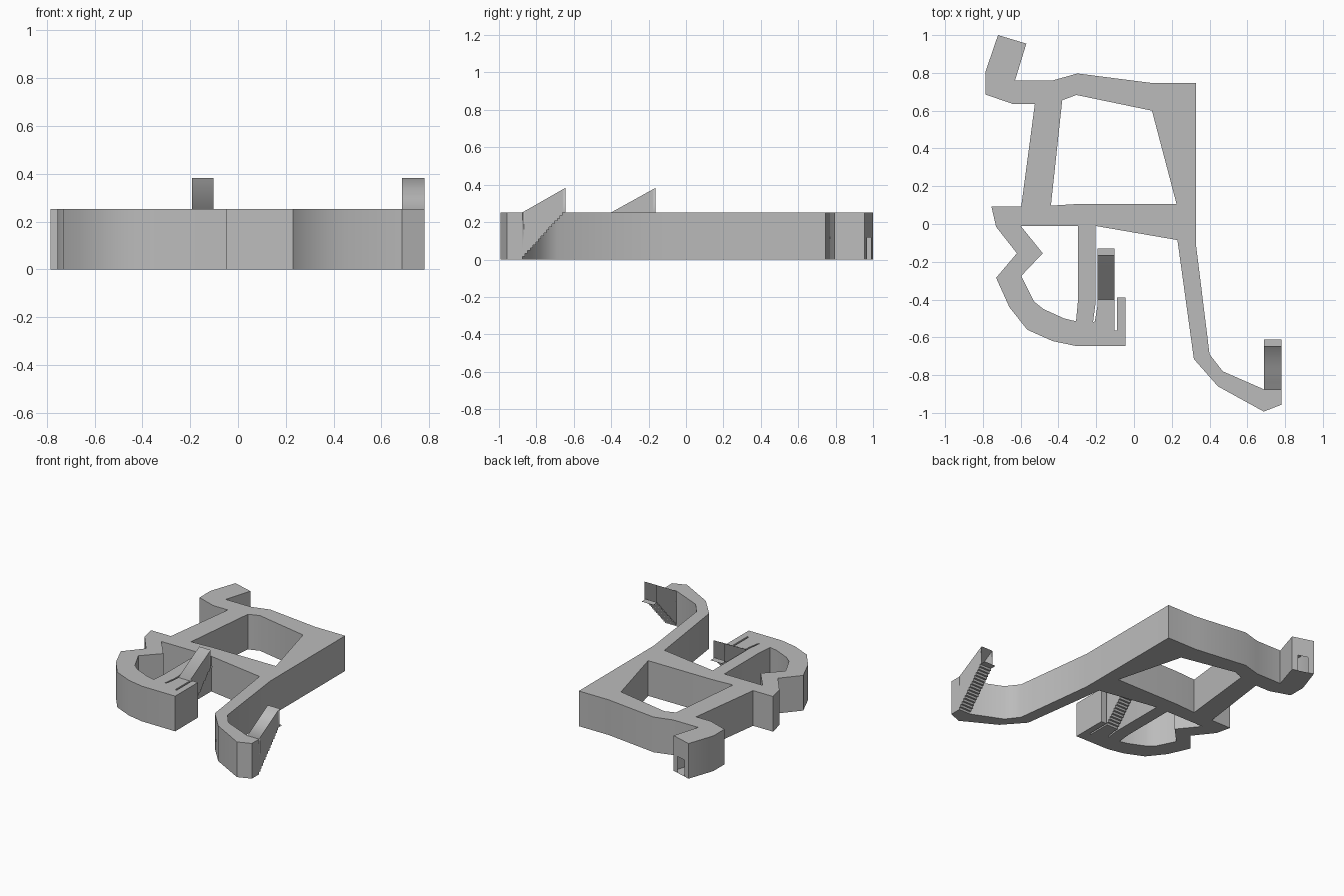
import bpy, bmesh, math
from mathutils import Vector

if "Cube" in bpy.data.objects:
    bpy.data.objects.remove(bpy.data.objects["Cube"])

H = 0.252          # corridor height
TOP = 0.383        # stair roof height
STEPS = 16

grey = bpy.data.materials.new("concrete grey")
grey.diffuse_color = (0.5, 0.5, 0.5, 1)
grey.use_nodes = True
grey.node_tree.nodes["Principled BSDF"].inputs["Base Color"].default_value = grey.diffuse_color


def finish(bm, name):
    bmesh.ops.remove_doubles(bm, verts=bm.verts, dist=0.0005)
    bmesh.ops.recalc_face_normals(bm, faces=bm.faces)
    me = bpy.data.meshes.new(name)
    bm.to_mesh(me)
    bm.free()
    me.materials.append(grey)
    ob = bpy.data.objects.new(name, me)
    bpy.context.collection.objects.link(ob)
    bpy.context.view_layer.objects.active = ob
    ob.select_set(True)
    bpy.ops.object.shade_smooth_by_angle(angle=math.radians(35))
    ob.select_set(False)
    return ob


def face(bm, pts):
    return bm.faces.new([bm.verts.new(p) for p in pts])


# Plan of the corridors: outer boundary and the two courtyards
outer = [(-0.72, 1.0), (-0.57, 0.955), (-0.63, 0.76), (-0.43, 0.76),
         (-0.30, 0.797), (0.09, 0.747), (0.327, 0.747), (0.327, -0.10),
         (0.40, -0.69), (0.47, -0.78), (0.687, -0.875), (0.78, -0.875),
         (0.78, -0.957), (0.687, -0.993), (0.445, -0.86), (0.317, -0.715),
         (0.23, -0.085), (-0.205, -0.01), (-0.205, -0.43), (-0.217, -0.52),
         (-0.207, -0.515), (-0.193, -0.43), (-0.193, -0.40), (-0.102, -0.40),
         (-0.102, -0.565), (-0.09, -0.565), (-0.09, -0.39), (-0.045, -0.39),
         (-0.045, -0.647), (-0.31, -0.645), (-0.43, -0.62), (-0.565, -0.56),
         (-0.66, -0.44), (-0.73, -0.285), (-0.62, -0.155), (-0.73, -0.015),
         (-0.755, 0.093), (-0.597, 0.093), (-0.525, 0.635), (-0.64, 0.635),
         (-0.785, 0.685), (-0.785, 0.81)]
court = [(-0.38, 0.655), (-0.305, 0.683), (0.095, 0.60), (0.225, 0.107),
         (-0.28, 0.107), (-0.44, 0.097)]
yard = [(-0.6, -0.01), (-0.297, -0.01), (-0.297, -0.41), (-0.307, -0.515),
        (-0.37, -0.50), (-0.48, -0.45), (-0.53, -0.41), (-0.597, -0.275),
        (-0.483, -0.155)]
DOOR, STAIR_GAPS = 0, (10, 22)   # boundary segments with openings

# Corridor floor and ceiling
for name, z in (("corridor_floor", 0), ("corridor_ceiling", H)):
    bm = bmesh.new()
    for loop in (outer, court, yard):
        vs = [bm.verts.new((x, y, z)) for x, y in loop]
        for i, v in enumerate(vs):
            bm.edges.new((v, vs[i - 1]))
    bmesh.ops.triangle_fill(bm, use_beauty=True, edges=bm.edges[:],
                            normal=(0, 0, 1 if z else -1))
    ob = finish(bm, name)
    if (ob.data.polygons[0].normal.z > 0) != (z > 0):
        ob.data.flip_normals()


# Corridor walls, leaving the doorway and stair mouths open
def wall(bm, a, b, z0=0, z1=H):
    face(bm, [(*a, z0), (*b, z0), (*b, z1), (*a, z1)])


for name, loop in (("outer_wall", outer), ("court_wall", court), ("yard_wall", yard)):
    bm = bmesh.new()
    for i, a in enumerate(loop):
        b = loop[(i + 1) % len(loop)]
        if loop is outer and i in STAIR_GAPS:
            continue
        # both loops run clockwise, so the outer one is reversed to face out
        if loop is outer:
            a, b = b, a
        if loop is outer and i == DOOR:
            p, q = (Vector(a).lerp(Vector(b), t) for t in (0.27, 0.73))
            wall(bm, a, p)
            wall(bm, p, q, 0.118, H)
            wall(bm, q, b)
        else:
            wall(bm, a, b)
    bmesh.ops.remove_doubles(bm, verts=bm.verts, dist=0.0005)
    ob = finish(bm, name)
    # court walls face the open courtyard, the outer wall faces away
    c = sum((Vector(p) for p in loop), Vector((0, 0))) / len(loop)
    if loop is outer:
        top = max(ob.data.polygons, key=lambda f: f.center.x if f.normal.x ** 2 > 0.99 else -9)
        flip = top.normal.x < 0
    else:
        f = max(ob.data.polygons, key=lambda f: f.area)
        flip = f.normal.xy.dot(c - f.center.xy) < 0
    if flip:
        ob.data.flip_normals()


# Covered stair: steps, landing lip, stepped side walls and sloping roof
def stair(name, x0, x1, y0, y1, lip):
    dy, dz = (y1 - y0) / STEPS, H / STEPS
    roof = lambda y: H + (TOP - H) * (y - y0) / (y1 - y0)

    bm = bmesh.new()
    for i in range(STEPS):
        a, b, z = y0 + i * dy, y0 + (i + 1) * dy, (i + 1) * dz
        face(bm, [(x0, a, z - dz), (x1, a, z - dz), (x1, a, z), (x0, a, z)])
        face(bm, [(x0, a, z), (x1, a, z), (x1, b, z), (x0, b, z)])
    face(bm, [(x0, y1, H), (x1, y1, H), (x1, lip, H), (x0, lip, H)])
    finish(bm, name + "_steps")

    bm = bmesh.new()
    for x in (x0, x1):
        for i in range(STEPS):
            a, b, z = y0 + i * dy, y0 + (i + 1) * dy, (i + 1) * dz
            face(bm, [(x, a, z), (x, b, z), (x, b, roof(b)), (x, a, roof(a))])
    face(bm, [(x0, y0, H), (x1, y0, H), (x1, y1, TOP), (x0, y1, TOP)])
    finish(bm, name + "_cover")


stair("east_stair", 0.687, 0.78, -0.875, -0.645, -0.612)
stair("middle_stair", -0.193, -0.102, -0.40, -0.163, -0.13)
